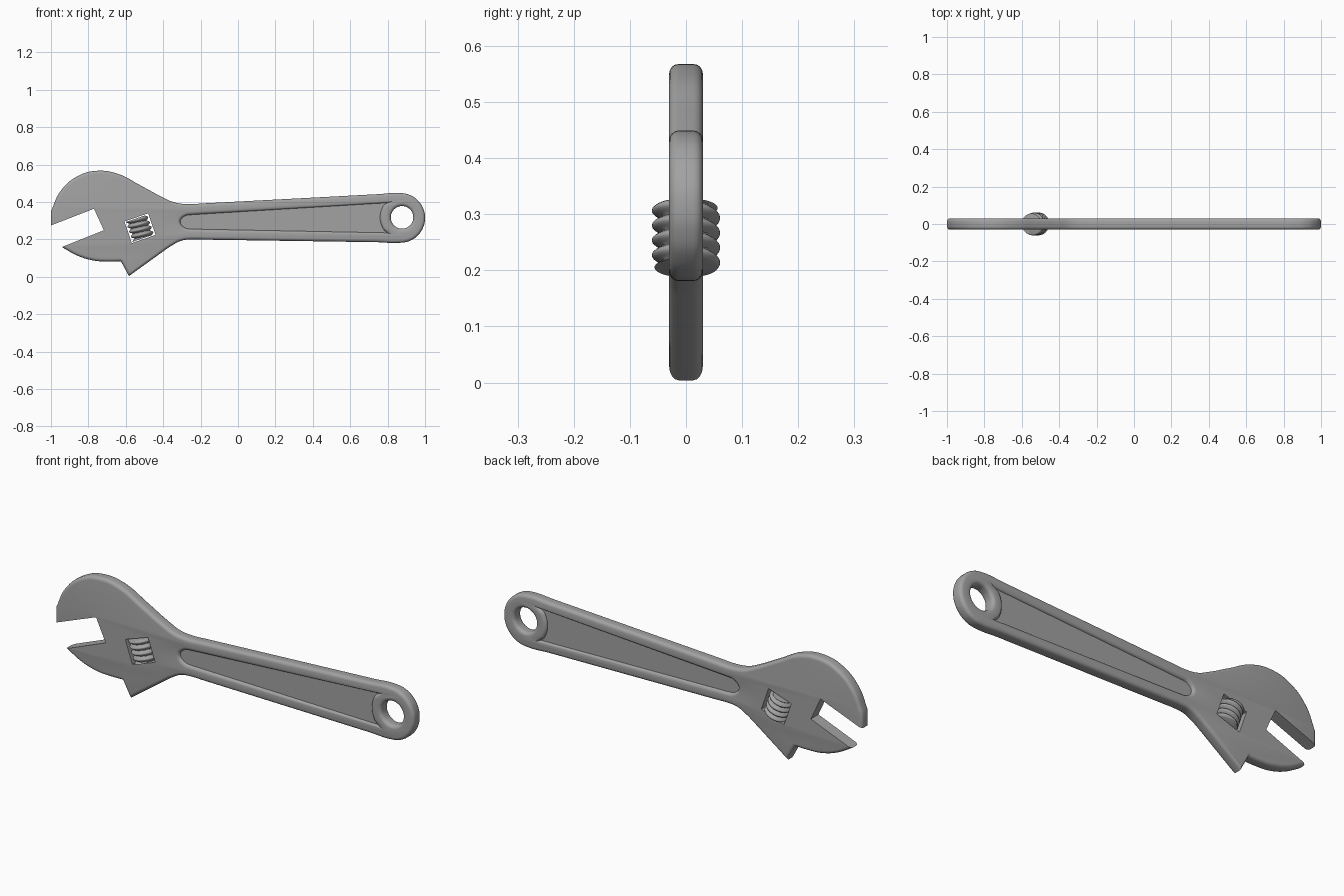
import bpy, bmesh
from math import pi, cos, sin, radians
from mathutils import Matrix, Vector

cube = bpy.data.objects.get("Cube")
if cube:
    bpy.data.objects.remove(cube, do_unlink=True)

steel = bpy.data.materials.new("steel_grey")
steel.use_nodes = True
GREY = (0.36, 0.36, 0.36, 1)
steel.diffuse_color = GREY
steel.node_tree.nodes["Principled BSDF"].inputs["Base Color"].default_value = GREY

STAND = Matrix.Rotation(pi / 2, 4, 'X')   # flat drawing -> upright


def add_mesh(name, bm):
    bmesh.ops.recalc_face_normals(bm, faces=bm.faces)
    mesh = bpy.data.meshes.new(name)
    bm.to_mesh(mesh)
    bm.free()
    mesh.materials.append(steel)
    obj = bpy.data.objects.new(name, mesh)
    bpy.context.collection.objects.link(obj)
    return obj


def smooth(obj, angle=40):
    bpy.ops.object.select_all(action='DESELECT')
    obj.select_set(True)
    bpy.context.view_layer.objects.active = obj
    bpy.ops.object.shade_smooth_by_angle(angle=radians(angle))


def plate(name, outlines, half, bevel=0.0):
    """Filled flat curve; later outlines are holes. Points marked 'c' are corners."""
    cu = bpy.data.curves.new(name + "_profile", 'CURVE')
    cu.dimensions, cu.fill_mode = '2D', 'BOTH'
    cu.resolution_u, cu.bevel_resolution = 8, 3
    cu.extrude, cu.bevel_depth, cu.offset = half - bevel, bevel, -bevel
    for pts in outlines:
        sp = cu.splines.new('BEZIER')
        sp.bezier_points.add(len(pts) - 1)
        sp.use_cyclic_u = True
        for bp, p in zip(sp.bezier_points, pts):
            bp.co = (p[0], p[1], 0)
            kind = 'VECTOR' if len(p) > 2 else 'AUTO'
            bp.handle_left_type = bp.handle_right_type = kind
    tmp = bpy.data.objects.new(name + "_profile", cu)
    bpy.context.collection.objects.link(tmp)
    deps = bpy.context.evaluated_depsgraph_get()
    mesh = bpy.data.meshes.new_from_object(tmp.evaluated_get(deps))
    bm = bmesh.new()
    bm.from_mesh(mesh)
    bpy.data.objects.remove(tmp, do_unlink=True)
    bpy.data.meshes.remove(mesh)
    bmesh.ops.remove_doubles(bm, verts=bm.verts, dist=0.0002)
    bm.transform(STAND)
    for f in bm.faces:
        f.material_index = 0
    return add_mesh(name, bm)


def prism(name, pts):
    bm = bmesh.new()
    face = bm.faces.new([bm.verts.new((x, -0.1, z)) for x, z in pts])
    ext = bmesh.ops.extrude_face_region(bm, geom=[face])["geom"]
    bmesh.ops.translate(bm, vec=(0, 0.2, 0),
                        verts=[v for v in ext if isinstance(v, bmesh.types.BMVert)])
    return add_mesh(name, bm)


def cut(obj, cutter):
    mod = obj.modifiers.new("cut", 'BOOLEAN')
    mod.operation, mod.solver, mod.object = 'DIFFERENCE', 'EXACT', cutter
    bpy.context.view_layer.objects.active = obj
    bpy.ops.object.modifier_apply(modifier=mod.name)
    bpy.data.objects.remove(cutter, do_unlink=True)


def arc(cx, cz, r, start, end, n):
    return [(cx + r * cos(radians(start + (end - start) * i / n)),
             cz + r * sin(radians(start + (end - start) * i / n))) for i in range(n + 1)]


# Outlines of the body, hanging hole and handle recess
C = 'c'
END = (0.867, 0.315)
head_top = [(-1, 0.2, C), (-1, 0.35, C), (-0.95, 0.457), (-0.86, 0.537), (-0.755, 0.567),
            (-0.64, 0.55), (-0.52, 0.488), (-0.40, 0.424), (-0.34, 0.398), (-0.27, 0.389),
            (-0.18, 0.393, C), (0.75, 0.442, C)]
head_bottom = [(0.75, 0.185, C), (-0.18, 0.199, C), (-0.25, 0.2), (-0.30, 0.194),
               (-0.353, 0.168), (-0.4, 0.136, C), (-0.583, 0.004, C), (-0.626, 0.083, C),
               (-0.70, 0.082), (-0.765, 0.086), (-0.856, 0.112), (-0.935, 0.155, C)]
outline = head_top + arc(*END, 0.133, 88, -90, 8) + head_bottom
hole = arc(0.877, 0.318, 0.06, 0, 330, 11)
recess = ([(-0.24, 0.332, C), (0.797, 0.395, C)]
          + arc(0.877, 0.317, 0.118, 146, 214, 6)
          + [(0.797, 0.236, C), (-0.24, 0.256, C), (-0.285, 0.264), (-0.308, 0.295),
             (-0.285, 0.324)])

# Body with rounded rims, then the sharp jaw slot and screw window
body = plate("wrench_body", [outline, recess, hole], 0.03, 0.017)
cut(body, prism("jaw_slot", [(-1.1, 0.236), (-0.77, 0.364), (-0.717, 0.249), (-1.1, 0.096)]))
CENTRE = Vector((-0.524, 0, 0.26))
TILT = Matrix.Translation(CENTRE) @ Matrix.Rotation(radians(-19), 4, 'Y')
window = [TILT @ Vector((x, 0, z)) for x, z in
          ((-0.067, -0.061), (0.067, -0.061), (0.067, 0.061), (-0.067, 0.061))]
cut(body, prism("screw_window", [(p.x, p.z) for p in window]))
smooth(body)

# Recessed web of the handle, its edges buried in the rim
web = [(0.25 + (p[0] - 0.25) * 1.04, 0.3 + (p[1] - 0.3) * 1.2, *p[2:]) for p in recess]
smooth(plate("handle_web", [web], 0.016))

# Adjusting screw with a helical thread
SIDES, ROWS, LENGTH, TURNS = 32, 40, 0.112, 4
bm = bmesh.new()
rings = []
for j in range(ROWS + 1):
    t = j / ROWS
    ring = []
    for i in range(SIDES):
        a = 2 * pi * i / SIDES
        r = 0.044 + 0.017 * abs(sin(pi * TURNS * t + a / 2))
        ring.append(bm.verts.new((r * cos(a), r * sin(a), (t - 0.5) * LENGTH)))
    rings.append(ring)
for lo, hi in zip(rings, rings[1:]):
    for i in range(SIDES):
        k = (i + 1) % SIDES
        bm.faces.new((lo[i], lo[k], hi[k], hi[i]))
bm.faces.new(rings[0])
bm.faces.new(rings[-1])
bm.transform(TILT)
smooth(add_mesh("adjusting_screw", bm), 50)
